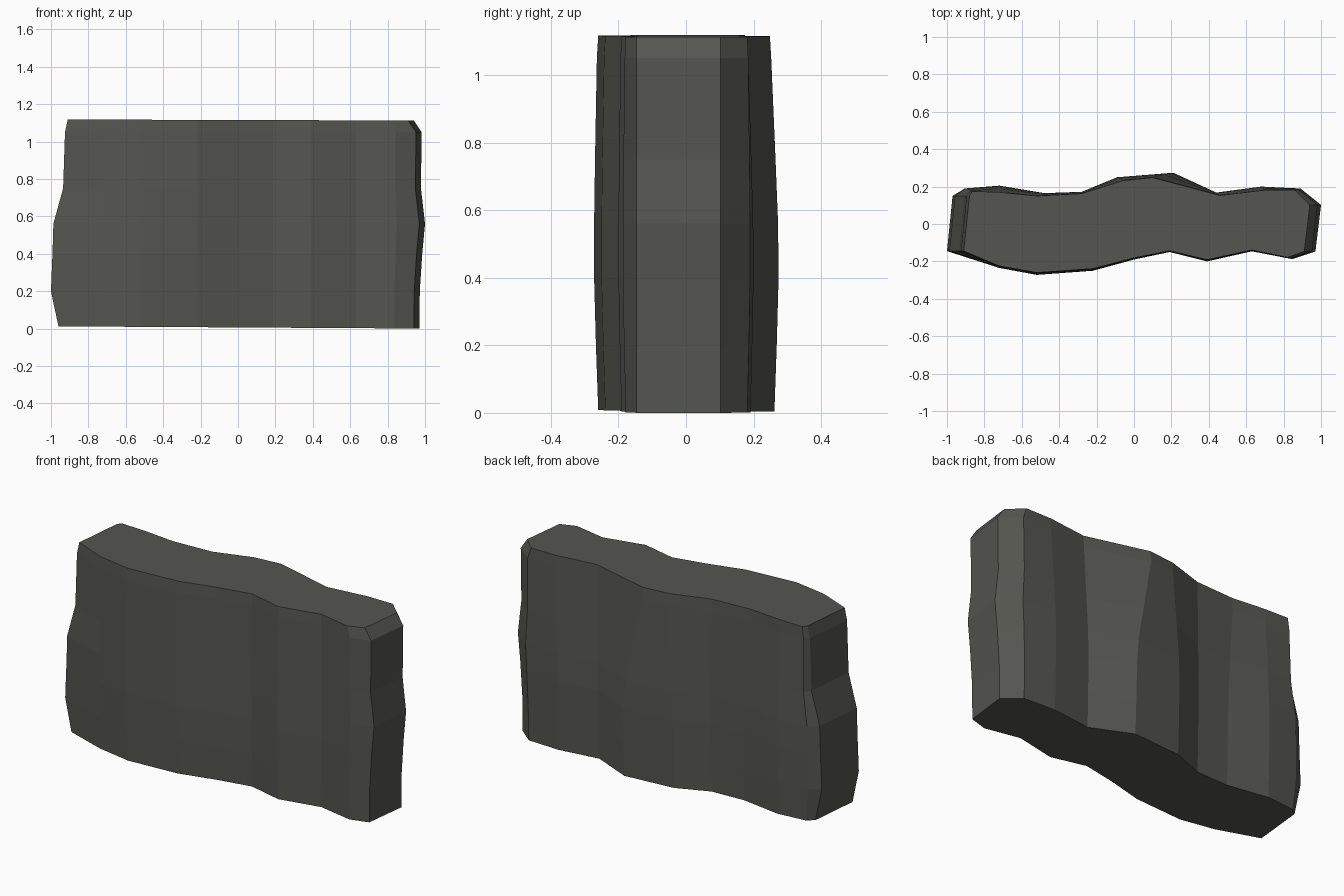
import bpy
import bmesh

if "Cube" in bpy.data.objects:
    bpy.data.objects.remove(bpy.data.objects["Cube"])

# Plan outlines, matching point for point: lower body and upper rim
LOWER = [(-1.0, -.145), (-.72, -.235), (-.52, -.272), (-.22, -.25), (0, -.19),
         (.19, -.15), (.39, -.2), (.63, -.146), (.85, -.187), (.97, -.147),
         (1.0, .102), (.89, .19), (.68, .2), (.44, .168), (.21, .274),
         (-.09, .25), (-.28, .172), (-.48, .165), (-.72, .205), (-.91, .19), (-.97, .15)]
UPPER_BACK = {12: (.70, .19), 13: (.46, .16), 14: (.10, .26), 15: (-.06, .243),
              16: (-.28, .17), 17: (-.52, .157), 18: (-.72, .178), 19: (-.91, .183)}

# Levels: height, inset of left end, inset of right end, depth scale
LEVELS = [(0, .04, .03, .955), (.2, 0, .028, .98), (.4, .008, .015, 1.0),
          (.56, .013, 0, 1.0), (.75, .065, .022, .99), (1.05, .075, .018, .97),
          (1.115, .09, .06, .955)]


def ring_points(z, left, right, depth):
    t = min(1, max(0, (z - .5) / .55))
    for i, (x, y) in enumerate(LOWER):
        ux, uy = UPPER_BACK.get(i, (x, y))
        px, py = x + (ux - x) * t, y + (uy - y) * t
        w = 1.0 if abs(x) >= .97 else (.5 if abs(x) > .84 else 0)
        px += w * (left if x < 0 else -right)
        # caps slope down very slightly towards the right
        dz = .006 * (1 - px) if z == 0 else (-.003 * px if z > 1.1 else 0)
        yield px, py * (depth if w < 1 else 1), z + dz


# Stone slab: stacked irregular rings with flat caps
bm = bmesh.new()
rings = [[bm.verts.new(p) for p in ring_points(*lv)] for lv in LEVELS]
n = len(LOWER)
for a, b in zip(rings, rings[1:]):
    for i in range(n):
        j = (i + 1) % n
        bm.faces.new((a[i], a[j], b[j], b[i]))
bm.faces.new(rings[0][::-1])
bm.faces.new(rings[-1])
bmesh.ops.recalc_face_normals(bm, faces=bm.faces[:])

mesh = bpy.data.meshes.new("stone_slab")
bm.to_mesh(mesh)
bm.free()
stone = bpy.data.materials.new("dark grey stone")
stone.diffuse_color = (.09, .09, .08, 1)
stone.use_nodes = True
stone.node_tree.nodes["Principled BSDF"].inputs["Base Color"].default_value = stone.diffuse_color
mesh.materials.append(stone)
slab = bpy.data.objects.new("stone_slab", mesh)
bpy.context.collection.objects.link(slab)
